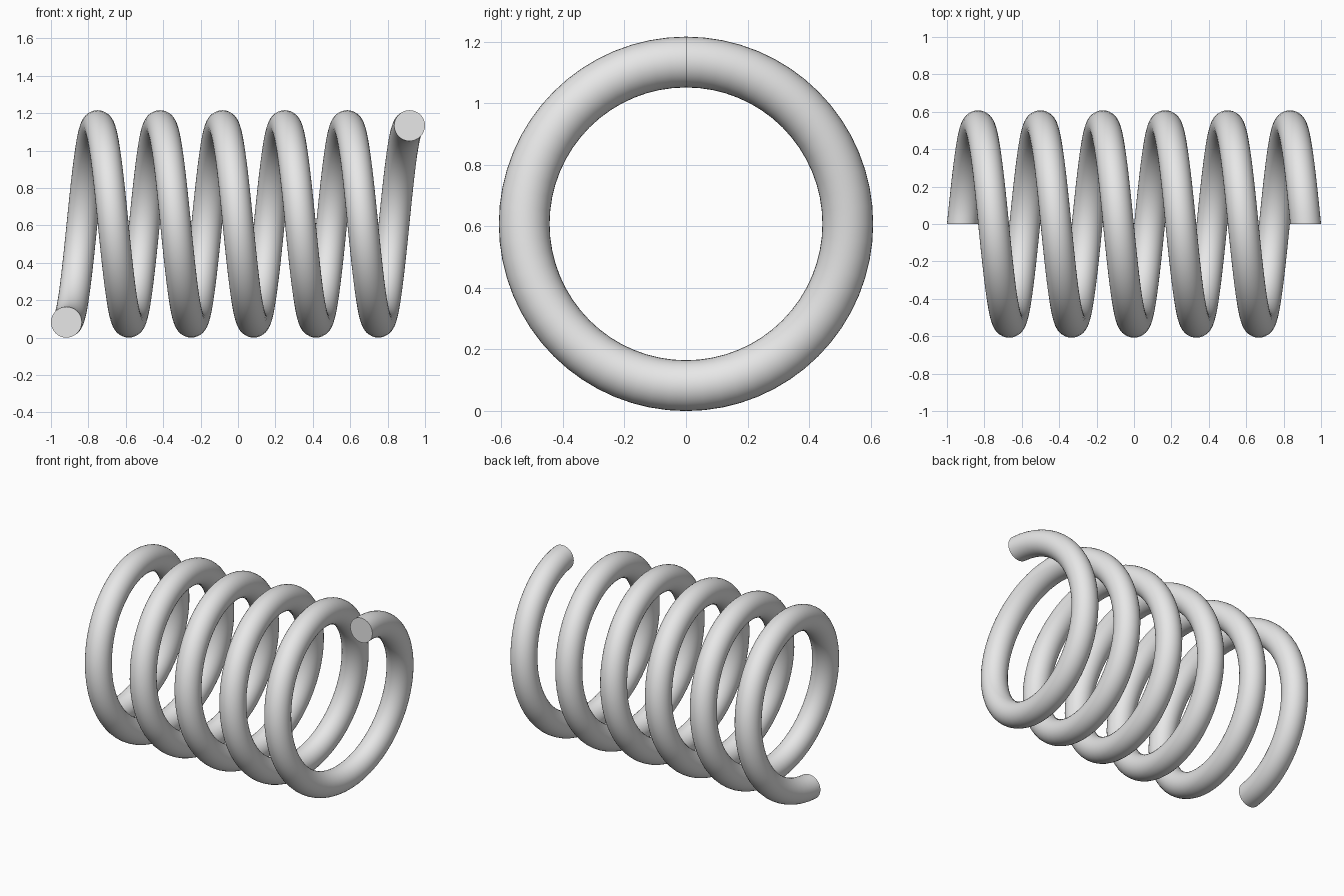
import bpy
import bmesh
import math
from mathutils import Matrix, Vector

cube = bpy.data.objects.get("Cube")
if cube:
    bpy.data.objects.remove(cube, do_unlink=True)

WIRE_RADIUS = 0.0825
COIL_RADIUS = 0.5255
TURNS = 5.5
STEPS = 352
LENGTH = 2 - 2 * WIRE_RADIUS
AXIS_HEIGHT = COIL_RADIUS + WIRE_RADIUS

steel = bpy.data.materials.new("steel grey")
steel.use_nodes = True
steel.diffuse_color = (0.8, 0.8, 0.8, 1)
steel.node_tree.nodes["Principled BSDF"].inputs["Base Color"].default_value = (0.8, 0.8, 0.8, 1)

bm = bmesh.new()

# Wire section: a disc in the xz plane at the bottom of the first coil
start = Vector((-LENGTH / 2, 0, WIRE_RADIUS))
section = bmesh.ops.create_circle(
    bm, segments=32, radius=WIRE_RADIUS,
    matrix=Matrix.Translation(start) @ Matrix.Rotation(math.pi / 2, 4, 'X'))
ring = section["verts"]
ring_edges = list({e for v in ring for e in v.link_edges})

# Sweep the section along the helix
bmesh.ops.spin(
    bm, geom=ring + ring_edges, cent=(0, 0, AXIS_HEIGHT), axis=(1, 0, 0),
    dvec=(LENGTH / STEPS, 0, 0), angle=TURNS * math.tau, steps=STEPS)

# Close both flat wire ends
open_edges = [e for e in bm.edges if e.is_boundary]
bmesh.ops.holes_fill(bm, edges=open_edges, sides=0)
bmesh.ops.recalc_face_normals(bm, faces=bm.faces[:])

mesh = bpy.data.meshes.new("coil_spring")
bm.to_mesh(mesh)
bm.free()
mesh.materials.append(steel)

spring = bpy.data.objects.new("coil_spring", mesh)
bpy.context.collection.objects.link(spring)

# Smooth wire with crisp end caps
bpy.ops.object.select_all(action='DESELECT')
spring.select_set(True)
bpy.context.view_layer.objects.active = spring
bpy.ops.object.shade_smooth_by_angle(angle=math.radians(40))
